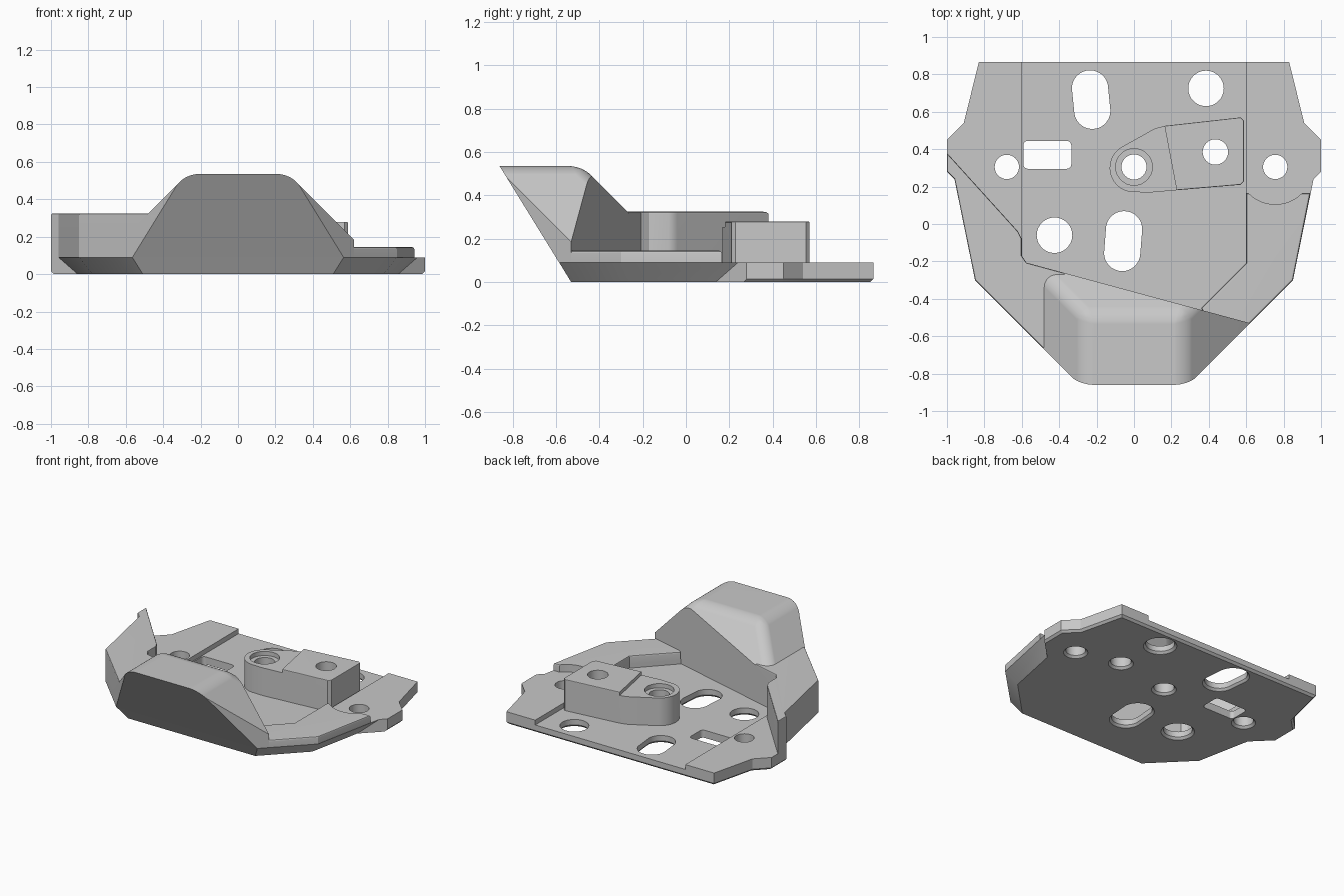
import bpy, bmesh
from math import sin, cos, radians
from mathutils import Vector

if "Cube" in bpy.data.objects:
    bpy.data.objects.remove(bpy.data.objects["Cube"], do_unlink=True)

grey = bpy.data.materials.new("plain grey")
grey.use_nodes = True
grey.diffuse_color = (0.58, 0.58, 0.58, 1)
grey.node_tree.nodes["Principled BSDF"].inputs["Base Color"].default_value = (0.58, 0.58, 0.58, 1)

FLOOR, DECK, LEDGE, WALL, TOP = 0.055, 0.09, 0.145, 0.325, 0.535


def arc(cx, cy, r, a0=0, a1=360, n=32):
    closed = a1 - a0 == 360
    steps = [a0 + (a1 - a0) * i / n for i in range(n if closed else n + 1)]
    return [(cx + r * cos(radians(a)), cy + r * sin(radians(a))) for a in steps]


def slot(upper, lower, r):
    return arc(*upper, r, 0, 180, 16) + arc(*lower, r, 180, 360, 16)


def mirrored(half):
    return half + [(-x, y) for x, y in reversed(half)]


def add_loft(bm, rings):
    """Skin a closed solid through rings of 3D points, bottom to top."""
    loops = [[bm.verts.new(p) for p in ring] for ring in rings]
    n = len(loops[0])
    for lo, hi in zip(loops, loops[1:]):
        for i in range(n):
            bm.faces.new((lo[i], lo[(i + 1) % n], hi[(i + 1) % n], hi[i]))
    bm.faces.new(loops[0][::-1])
    bm.faces.new(loops[-1])


def add_prism(bm, pts, z0, z1, top=0):
    """Extrude an outline, optionally softening its top rim."""
    add_loft(bm, [[(x, y, z) for x, y in pts] for z in (z0, z1)])
    bmesh.ops.recalc_face_normals(bm, faces=bm.faces)
    if top:
        rim = [e for e in bm.edges if all(abs(v.co.z - z1) < 1e-5 for v in e.verts)]
        bmesh.ops.bevel(bm, geom=rim, offset=top, segments=2, profile=0.5, affect='EDGES')


def trim(bm, point, normal):
    """Cut away everything on the normal side of a plane."""
    geom = bm.verts[:] + bm.edges[:] + bm.faces[:]
    bmesh.ops.bisect_plane(bm, geom=geom, dist=1e-5, plane_co=point, plane_no=normal,
                           clear_outer=True)
    bmesh.ops.holes_fill(bm, edges=[e for e in bm.edges if e.is_boundary], sides=0)


def finish(name, bm):
    bmesh.ops.recalc_face_normals(bm, faces=bm.faces)
    mesh = bpy.data.meshes.new(name)
    bm.to_mesh(mesh)
    bm.free()
    mesh.materials.append(grey)
    ob = bpy.data.objects.new(name, mesh)
    bpy.context.collection.objects.link(ob)
    return ob


def prism(name, *args, **kw):
    bm = bmesh.new()
    add_prism(bm, *args, **kw)
    return finish(name, bm)


def cut(ob, *cutters):
    bpy.context.view_layer.objects.active = ob
    for cutter in cutters:
        mod = ob.modifiers.new(cutter.name, 'BOOLEAN')
        mod.operation, mod.solver, mod.object = 'DIFFERENCE', 'EXACT', cutter
        bpy.ops.object.modifier_apply(modifier=mod.name)


FRONT = (Vector((0, -0.53, 0)), Vector((0, -0.535, -0.33)))
INNER_A, INNER_B = Vector((-0.6, -0.2, 0)), Vector((0.62, -0.53, 0))
INNER = (INNER_A, Vector((0.33, 1.22, 0)))


def inner_y(x):
    return INNER_A.y + (x - INNER_A.x) * (INNER_B.y - INNER_A.y) / (INNER_B.x - INNER_A.x)


# Base plate: undercut front and sides, ears with a fine bottom chamfer
under_deck = [(0.565, -0.585), (0.85, -0.3), (0.96, 0.24)]
under_foot = [(0.509, -0.53), (0.777, -0.26), (0.857, 0.137)]
ears = [(1, 0.28), (1, 0.45), (0.91, 0.54), (0.83, 0.865)]
ears_foot = [(0.985, 0.265), (0.985, 0.444), (0.896, 0.533), (0.818, 0.85)]
k = 0.015 / DECK
under_low = [tuple(Vector(f).lerp(Vector(d), k)) for f, d in zip(under_foot, under_deck)]
bm = bmesh.new()
add_loft(bm, [[(x, y, z) for x, y in mirrored(half)] for half, z in (
    (under_foot + ears_foot, 0), (under_low + ears, 0.015), (under_deck + ears, DECK))])
base = finish("base_plate", bm)

# Sunken middle floor
recess = prism("recess_cutter", [(-0.6, 1), (-0.6, -0.2), (0.36, inner_y(0.36)),
                                 (0.6, -0.21), (0.6, 1)], FLOOR, 0.3)

# Bolt holes and slots flared underneath, and a plain rectangular window
outlines = [arc(x, y, r) for x, y, r in (
    (-0.68, 0.305, 0.065), (0.755, 0.305, 0.065), (0.385, 0.725, 0.095),
    (-0.425, -0.06, 0.095), (0, 0.305, 0.067), (0.435, 0.385, 0.068))]
outlines += [slot((-0.235, 0.725), (-0.223, 0.605), 0.097),
             slot((-0.053, -0.028), (-0.063, -0.155), 0.097)]
bm = bmesh.new()
for pts in outlines:
    mid = sum((Vector(p) for p in pts), Vector((0, 0))) / len(pts)
    rings = []
    for z, grow in ((-0.05, 0.015), (0.001, 0.015), (0.016, 0), (0.6, 0)):
        ring = [Vector(p) + (Vector(p) - mid).normalized() * grow for p in pts]
        rings.append([(p.x, p.y, z) for p in ring])
    add_loft(bm, rings)
holes = finish("hole_cutter", bm)
l, r, b, t, c = -0.592, -0.335, 0.295, 0.445, 0.025
window = prism("window_cutter", arc(r - c, t - c, c, 0, 90, 4) + arc(l + c, t - c, c, 90, 180, 4)
               + arc(l + c, b + c, c, 180, 270, 4) + arc(r - c, b + c, c, 270, 360, 4), -0.05, 0.5)
cut(base, recess, holes, window)

# Mounting block with a lower round boss
block = prism("mounting_block", arc(0, 0.3, 0.13, 122, 275, 20)
              + [(0.08, 0.168), (0.57, 0.21), (0.588, 0.228), (0.588, 0.553), (0.57, 0.57),
                 (0.165, 0.525), (0.11, 0.51)], FLOOR, 0.28, top=0.006)
step = prism("step_cutter", [(0.145, 0.62), (-0.4, 0.62), (-0.4, 0.05), (0.253, 0.05)], 0.255, 0.5)
bore = prism("bore_cutter", arc(0, 0.305, 0.098), 0.225, 0.5)
cut(block, step, bore, holes)

# Low ledge on the left front, scooped around the bolt hole
bm = bmesh.new()
add_prism(bm, [(0.6, 0.165), (0.6, -0.21), (0.36, -0.45), (0.4, -0.54), (0.533, -0.617),
               (0.85, -0.3), (0.943, 0.165)], DECK, LEDGE, top=0.012)
trim(bm, *FRONT)
ledge = finish("side_ledge", bm)
scoop = prism("scoop_cutter", arc(0.755, 0.305, 0.2, n=48), 0.05, 0.3)
cut(ledge, scoop)

# Tall side wall on the right
bm = bmesh.new()
add_prism(bm, [(-1, 0.38), (-1, 0.28), (-0.96, 0.24), (-0.85, -0.3), (-0.35, -0.8), (-0.2, -0.8),
               (-0.2, inner_y(-0.2)), (-0.575, inner_y(-0.575)), (-0.6, -0.17), (-0.6, -0.08),
               (-0.62, -0.04)], DECK, WALL, top=0.01)
trim(bm, *FRONT)
wall = finish("side_wall", bm)

# Raised front hood with rounded shoulders
bm = bmesh.new()
drop = TOP - DECK
for z, d in ((TOP, 0), (DECK, drop)):
    for x in (-0.27 - d, 0.27 + d):
        for y in (-1.2, -0.48 + d):
            bm.verts.new((x, y, z))
bmesh.ops.convex_hull(bm, input=bm.verts)
bmesh.ops.dissolve_limit(bm, angle_limit=0.01, verts=bm.verts, edges=bm.edges)
shoulders = [e for e in bm.edges if max(v.co.z for v in e.verts) > TOP - 0.01
             and max(v.co.y for v in e.verts) > -1.1]
bmesh.ops.bevel(bm, geom=shoulders, offset=0.055, segments=6, profile=0.5, affect='EDGES')
trim(bm, *FRONT)
trim(bm, *INNER)
for s in (1, -1):
    trim(bm, (s * 0.85, -0.3, 0), (s, -1, 0))
hood = finish("front_hood", bm)

# Drop the cutters and shade the parts
for ob in (recess, holes, window, step, bore, scoop):
    bpy.data.objects.remove(ob, do_unlink=True)
bpy.ops.object.select_all(action='DESELECT')
for ob in (base, block, ledge, wall, hood):
    ob.select_set(True)
    bpy.context.view_layer.objects.active = ob
bpy.ops.object.shade_smooth_by_angle(angle=radians(30))
for ob in (base, block, ledge, wall, hood):
    ob.modifiers.new("even_shading", 'WEIGHTED_NORMAL').keep_sharp = True
